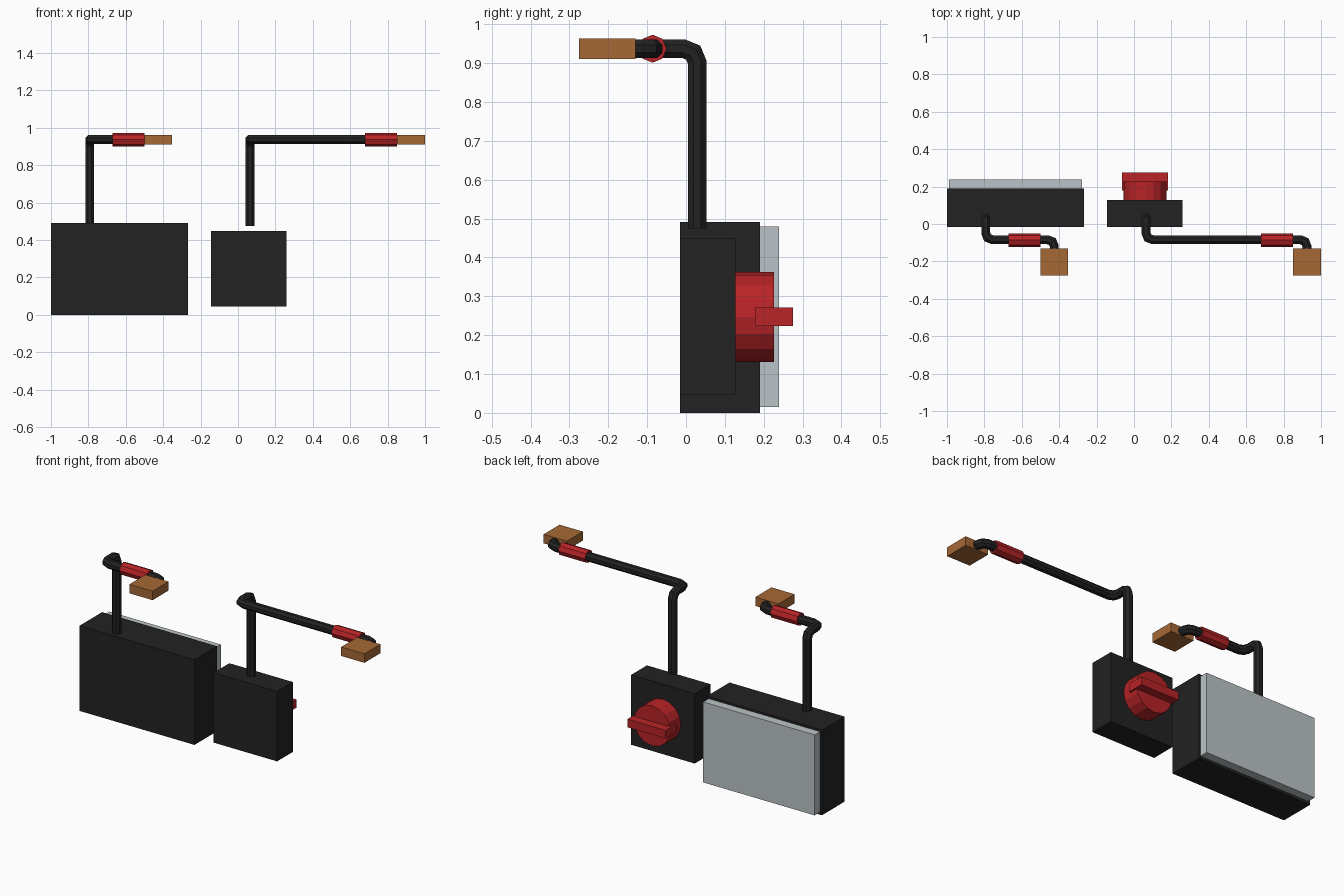
import bpy, bmesh, math
from mathutils import Vector

if "Cube" in bpy.data.objects:
    bpy.data.objects.remove(bpy.data.objects["Cube"])


def material(name, rgb):
    m = bpy.data.materials.new(name)
    m.diffuse_color = (*rgb, 1)
    m.use_nodes = True
    m.node_tree.nodes["Principled BSDF"].inputs["Base Color"].default_value = m.diffuse_color
    return m


BLACK = material("black", (0.016, 0.016, 0.016))
RED = material("red", (0.48, 0.017, 0.02))
COPPER = material("copper", (0.38, 0.14, 0.037))
GREY = material("light grey", (0.50, 0.55, 0.57))


def finish(name, bm, mat):
    bmesh.ops.recalc_face_normals(bm, faces=bm.faces)
    me = bpy.data.meshes.new(name)
    bm.to_mesh(me)
    bm.free()
    me.materials.append(mat)
    ob = bpy.data.objects.new(name, me)
    bpy.context.collection.objects.link(ob)
    return ob


def box(name, lo, hi, mat):
    lo, hi = Vector(lo), Vector(hi)
    bm = bmesh.new()
    bmesh.ops.create_cube(bm, size=1)
    for v in bm.verts:
        v.co = Vector([(v.co[i] + 0.5) * (hi[i] - lo[i]) + lo[i] for i in range(3)])
    return finish(name, bm, mat)


def tube(name, pts, r, mat, sides=8, phase=0.0):
    """Sweep a polygon along a path with mitred joints."""
    pts = [Vector(p) for p in pts]
    dirs = [(b - a).normalized() for a, b in zip(pts, pts[1:])]
    u = dirs[0].orthogonal().normalized()
    u = Vector((0, 0, 1)) if abs(dirs[0].z) < 0.5 else Vector((1, 0, 0))
    w = dirs[0].cross(u)
    angles = [(i + phase) * math.tau / sides for i in range(sides)]
    ring = [pts[0] + u * r * math.cos(a) + w * r * math.sin(a) for a in angles]
    bm = bmesh.new()
    rings = [[bm.verts.new(c) for c in ring]]
    for i in range(1, len(pts)):
        d = dirs[i - 1]
        n = d + dirs[i] if i < len(dirs) else d
        ring = [c + d * ((pts[i] - c).dot(n) / d.dot(n)) for c in ring]
        rings.append([bm.verts.new(c) for c in ring])
    for a, b in zip(rings, rings[1:]):
        for i in range(sides):
            j = (i + 1) % sides
            bm.faces.new((a[i], a[j], b[j], b[i]))
    bm.faces.new(rings[0])
    bm.faces.new(rings[-1])
    return finish(name, bm, mat)


def rounded(corners, r):
    """Replace each inner corner of a path with a two-segment bend."""
    c = [Vector(p) for p in corners]
    out = [c[0]]
    for a, b, d in zip(c, c[1:], c[2:]):
        p, q = (a - b).normalized(), (d - b).normalized()
        out += [b + p * r, b + (p + q) * r * 0.293, b + q * r]
    return out + [c[-1]]


# Display unit: casing and screen panel
box("display_casing", (-1, -0.015, 0), (-0.267, 0.19, 0.491), BLACK)
box("display_panel", (-0.988, 0.18, 0.015), (-0.277, 0.239, 0.479), GREY)

# Switch unit: casing, round dial and grip bar
box("switch_casing", (-0.145, -0.015, 0.046), (0.26, 0.128, 0.449), BLACK)
tube("dial", [(0.059, 0.12, 0.247), (0.059, 0.226, 0.247)], 0.116, RED, 16)
box("dial_grip", (-0.063, 0.178, 0.224), (0.181, 0.275, 0.271), RED)

# Cables with red sleeves and copper terminals
for side, x, end in (("left", -0.793, -0.426), ("right", 0.064, 0.925)):
    path = [(x, 0.029, 0.474), (x, 0.029, 0.937), (x, -0.084, 0.937),
            (end, -0.084, 0.937), (end, -0.14, 0.937)]
    tube(side + "_cable", rounded(path, 0.035), 0.0255, BLACK, 8, 0.5)
    tube(side + "_sleeve", [(end - 0.245, -0.086, 0.937), (end - 0.075, -0.086, 0.937)],
         0.036, RED)
    box(side + "_terminal", (end - 0.074, -0.275, 0.911), (end + 0.074, -0.13, 0.963), COPPER)
